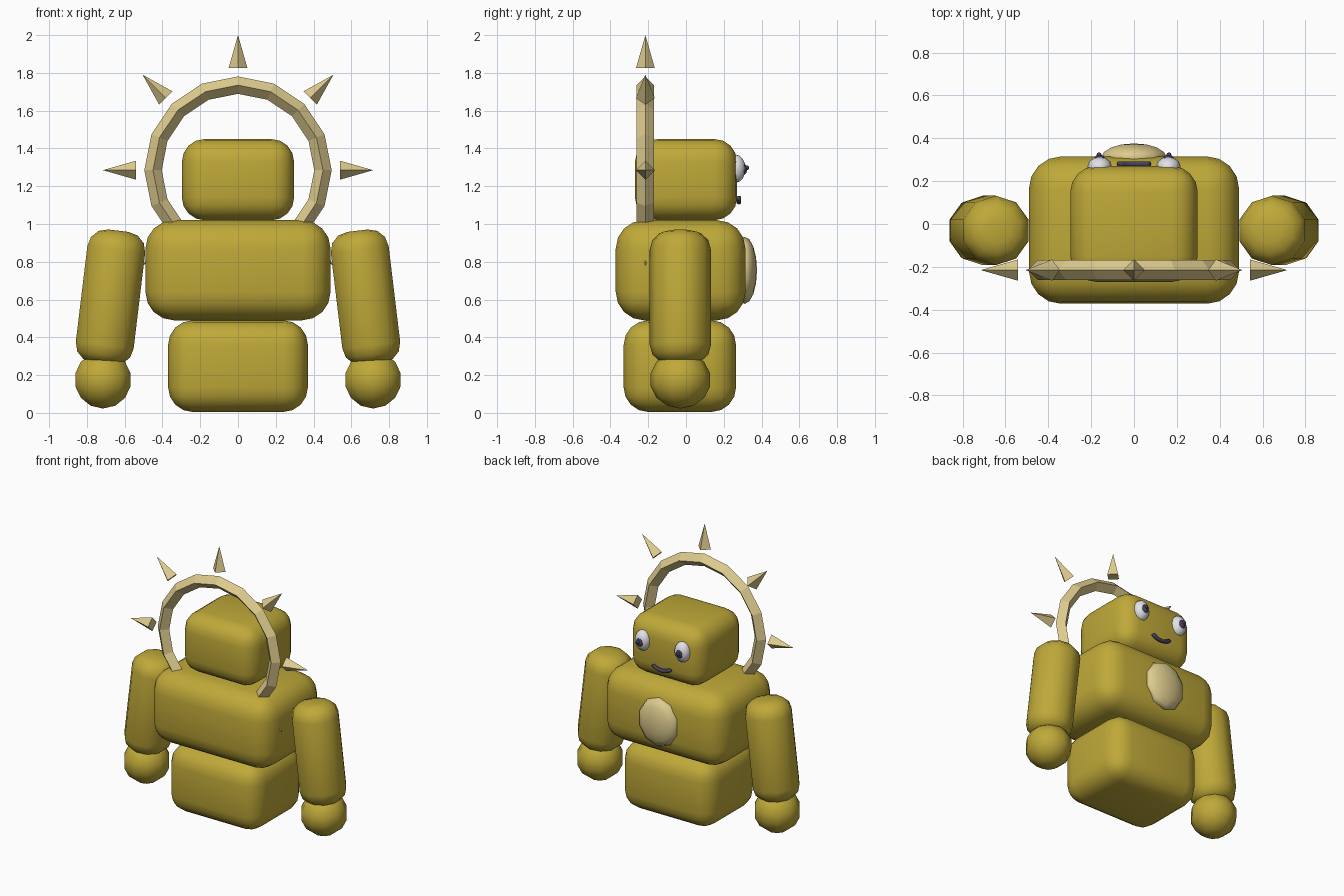
import bpy, bmesh, math
from mathutils import Matrix, Vector

if "Cube" in bpy.data.objects:
    bpy.data.objects.remove(bpy.data.objects["Cube"])


def material(name, rgb):
    m = bpy.data.materials.new(name)
    m.diffuse_color = (*rgb, 1)
    m.use_nodes = True
    m.node_tree.nodes["Principled BSDF"].inputs["Base Color"].default_value = m.diffuse_color
    return m


GOLD = material("gold", (0.52, 0.395, 0.04))
PALE = material("pale gold", (0.73, 0.60, 0.27))
WHITE = material("eye white", (0.80, 0.80, 0.84))
DARK = material("dark purple", (0.065, 0.052, 0.11))


def finish(name, bm, mat, smooth=True):
    bmesh.ops.recalc_face_normals(bm, faces=bm.faces[:])
    me = bpy.data.meshes.new(name)
    bm.to_mesh(me)
    bm.free()
    for p in me.polygons:
        p.use_smooth = smooth
    me.materials.append(mat)
    ob = bpy.data.objects.new(name, me)
    bpy.context.collection.objects.link(ob)
    return ob


def bevel(ob, width, segments=3):
    b = ob.modifiers.new("round", 'BEVEL')
    b.width, b.segments = width, segments
    b.limit_method, b.angle_limit = 'ANGLE', math.radians(60)


def block(name, x, y0, y1, z0, z1, r):
    bm = bmesh.new()
    bmesh.ops.create_cube(bm, size=1, matrix=Matrix.LocRotScale(
        Vector((0, (y0 + y1) / 2, (z0 + z1) / 2)), None,
        Vector((2 * x, y1 - y0, z1 - z0))))
    bevel(finish(name, bm, GOLD), r, 4)


def ball(name, loc, size, mat, segs=12, rings=8, rot=None):
    bm = bmesh.new()
    rot = rot.to_quaternion() if rot else None
    bmesh.ops.create_uvsphere(bm, u_segments=segs, v_segments=rings, radius=1,
                              matrix=Matrix.LocRotScale(Vector(loc), rot, Vector(size)))
    finish(name, bm, mat)


def tube_ring(name, centres, normals, side, r, sides, closed, mat, smooth):
    """Sweep a regular polygon along points lying in an upright plane."""
    bm = bmesh.new()
    rings = [[bm.verts.new(c + r * (math.cos(a) * n + math.sin(a) * side))
              for a in (2 * math.pi * k / sides for k in range(sides))]
             for c, n in zip(centres, normals)]
    for i in range(len(rings) if closed else len(rings) - 1):
        a, b = rings[i], rings[(i + 1) % len(rings)]
        for k in range(sides):
            j = (k + 1) % sides
            bm.faces.new((a[k], a[j], b[j], b[k]))
    if not closed:
        bm.faces.new(rings[0])
        bm.faces.new(rings[-1])
    finish(name, bm, mat, smooth)


# stacked body
block("lower_body", 0.37, -0.33, 0.265, 0.005, 0.49, 0.13)
block("torso", 0.49, -0.372, 0.315, 0.49, 1.02, 0.15)
block("head", 0.297, -0.27, 0.27, 1.02, 1.45, 0.12)

# chest plate
ball("chest_plate", (0, 0.31, 0.755), (0.16, 0.178, 0.066), PALE, 10, 8,
     Matrix.Rotation(-math.pi / 2, 3, 'X'))

# arms, hands and eyes
for s, side in ((-1, "left"), (1, "right")):
    tilt = Matrix.Rotation(-s * 0.12, 4, 'Y')
    bm = bmesh.new()
    bmesh.ops.create_cone(bm, cap_ends=True, segments=10, radius1=0.162, radius2=0.162,
                          depth=0.71,
                          matrix=Matrix.Translation((s * 0.675, -0.03, 0.612)) @ tilt)
    bevel(finish(side + "_arm", bm, GOLD), 0.10)
    ball(side + "_hand", (s * 0.715, -0.03, 0.175), (0.158, 0.162, 0.152), GOLD, 10, 7)
    ball(side + "_eye", (s * 0.16, 0.265, 1.293), (0.058, 0.05, 0.074), WHITE)
    ball(side + "_iris", (s * 0.16, 0.300, 1.29), (0.028, 0.024, 0.033), DARK, 10, 6)
    ball(side + "_pupil", (s * 0.163, 0.322, 1.298), (0.012, 0.012, 0.013), DARK, 8, 6)

# smile
angles = [math.radians(-150 + 120 * i / 8) for i in range(9)]
dirs = [Vector((math.cos(a), 0, math.sin(a))) for a in angles]
tube_ring("mouth", [Vector((0, 0.28, 1.167)) + Vector((d.x * 0.08, 0, d.z * 0.05)) for d in dirs],
          dirs, Vector((0, 1, 0)), 0.014, 6, False, DARK, True)

# halo ring with a diamond section
hub = Vector((0, -0.215, 1.285))
dirs = [Vector((math.cos(a), 0, math.sin(a)))
        for a in (2 * math.pi * i / 16 for i in range(16))]
tube_ring("halo_ring", [hub + d * 0.45 for d in dirs], dirs, Vector((0, 1, 0)),
          0.046, 4, True, PALE, False)

# eight rays around the halo
for i in range(8):
    a = i * math.pi / 4
    bm = bmesh.new()
    bmesh.ops.create_cone(bm, cap_ends=True, segments=4, radius1=0.05, radius2=0, depth=0.175,
                          matrix=Matrix.Translation(hub) @ Matrix.Rotation(a, 4, 'Y')
                          @ Matrix.Translation((0, 0, 0.6275)))
    bmesh.ops.remove_doubles(bm, verts=bm.verts[:], dist=1e-4)
    finish("halo_ray_%d" % (i + 1), bm, PALE, False)
